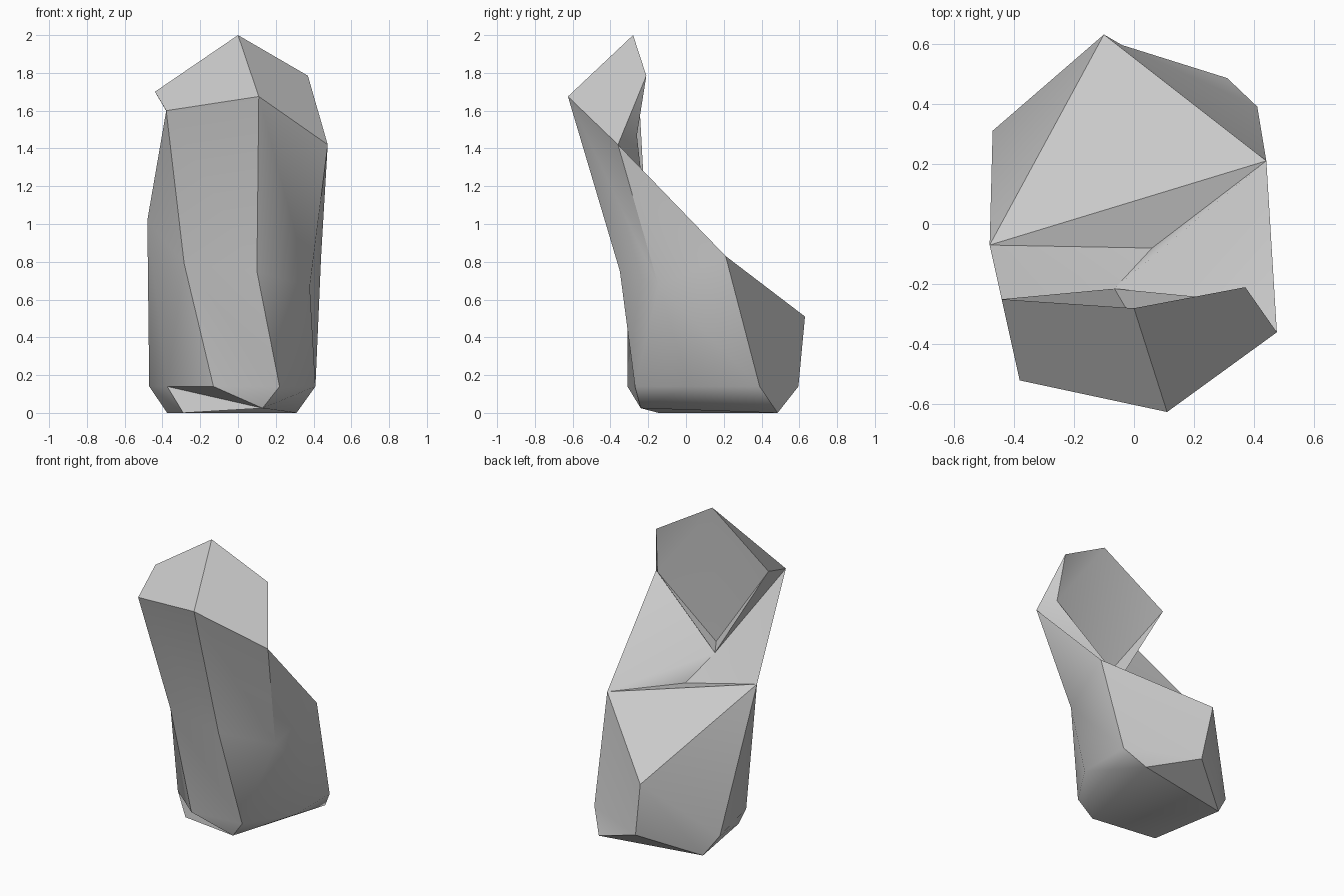
import bpy
import bmesh
import math

# Remove the default cube
default_cube = bpy.data.objects.get("Cube")
if default_cube:
    bpy.data.objects.remove(default_cube, do_unlink=True)

# Stone colour
stone = bpy.data.materials.new("grey_stone")
stone.use_nodes = True
grey = (0.6, 0.6, 0.6, 1)
stone.diffuse_color = grey
stone.node_tree.nodes["Principled BSDF"].inputs["Base Color"].default_value = grey

# Corners of the overhanging head
head_corners = {
    "peak": (0, -.28, 2), "brow": (.11, -.625, 1.675),
    "brow_right": (-.38, -.52, 1.6), "crown_right": (-.44, -.25, 1.7),
    "crown_left": (.37, -.21, 1.785), "brow_left": (.475, -.36, 1.42),
    "ear_left": (.395, -.26, 1.47), "nape": (-.015, -.3, 1.095),
    "collar": (-.065, -.215, 1.065),
}

# Corners of the waist and the sloping back
waist_corners = {
    "shoulder_right": (-.48, -.07, 1.02), "shoulder_left": (.44, .21, .83),
    "saddle": (.06, -.08, .88), "rump": (-.1, .63, .51),
    "waist_right": (-.285, -.31, .79), "waist_front": (.1, -.35, .75),
    "waist_left": (.38, -.145, .67),
}

# Corners of the chipped foot
foot_corners = {
    "heel_right": (-.47, .31, .14), "heel_left": (.41, .39, .14),
    "heel": (-.04, .595, .14), "toe_right": (-.375, -.105, .14),
    "toe": (-.13, -.31, .14), "toe_left": (.22, -.27, .14),
    "ankle_left": (.41, .02, .14),
    "sole_front": (.13, -.24, .025), "sole_right": (-.29, -.145, 0),
    "sole_back": (-.375, .355, 0), "sole_left": (.31, .485, 0),
}

# Facets, each listed by the corners around it
facets = [
    # head
    "peak crown_right brow_right brow",
    "peak brow brow_left crown_left",
    "crown_left brow_left ear_left",
    "peak crown_left ear_left",
    "peak ear_left nape",
    "peak nape crown_right",
    "crown_right nape collar",
    "crown_right collar brow_right",
    "ear_left collar nape",
    "ear_left brow_left collar",
    # front and sides
    "brow_right waist_right waist_front brow",
    "brow waist_front waist_left brow_left",
    "brow_left waist_left shoulder_left",
    "waist_left ankle_left heel_left shoulder_left",
    "waist_left toe_left ankle_left",
    "waist_front toe_left waist_left",
    "waist_right toe toe_left waist_front",
    "brow_right shoulder_right waist_right",
    "shoulder_right toe_right waist_right",
    "waist_right toe_right toe",
    "shoulder_right heel_right toe_right",
    # neck and back
    "brow_left shoulder_left collar",
    "collar shoulder_left saddle",
    "brow_right collar shoulder_right",
    "collar saddle shoulder_right",
    "saddle shoulder_left shoulder_right",
    "shoulder_right shoulder_left rump",
    "shoulder_right rump heel_right",
    "shoulder_left heel_left heel rump",
    "rump heel sole_back heel_right",
    # foot
    "toe sole_front toe_left",
    "toe_right sole_front toe",
    "toe_right sole_right sole_front",
    "toe_left sole_front ankle_left",
    "sole_front sole_left ankle_left",
    "ankle_left sole_left heel_left",
    "heel_left sole_left heel",
    "heel sole_left sole_back",
    "heel_right sole_back sole_right toe_right",
    "sole_front sole_right sole_back sole_left",
]

# Standing rock
bm = bmesh.new()
corners = {}
for group in (head_corners, waist_corners, foot_corners):
    for name, position in group.items():
        corners[name] = bm.verts.new(position)
for facet in facets:
    bm.faces.new([corners[name] for name in facet.split()])
bmesh.ops.recalc_face_normals(bm, faces=bm.faces)

mesh = bpy.data.meshes.new("standing_rock")
bm.to_mesh(mesh)
bm.free()
mesh.materials.append(stone)
rock = bpy.data.objects.new("standing_rock", mesh)
bpy.context.collection.objects.link(rock)

# Soften only the shallow creases
bpy.ops.object.select_all(action="DESELECT")
rock.select_set(True)
bpy.context.view_layer.objects.active = rock
bpy.ops.object.shade_smooth_by_angle(angle=math.radians(35))
